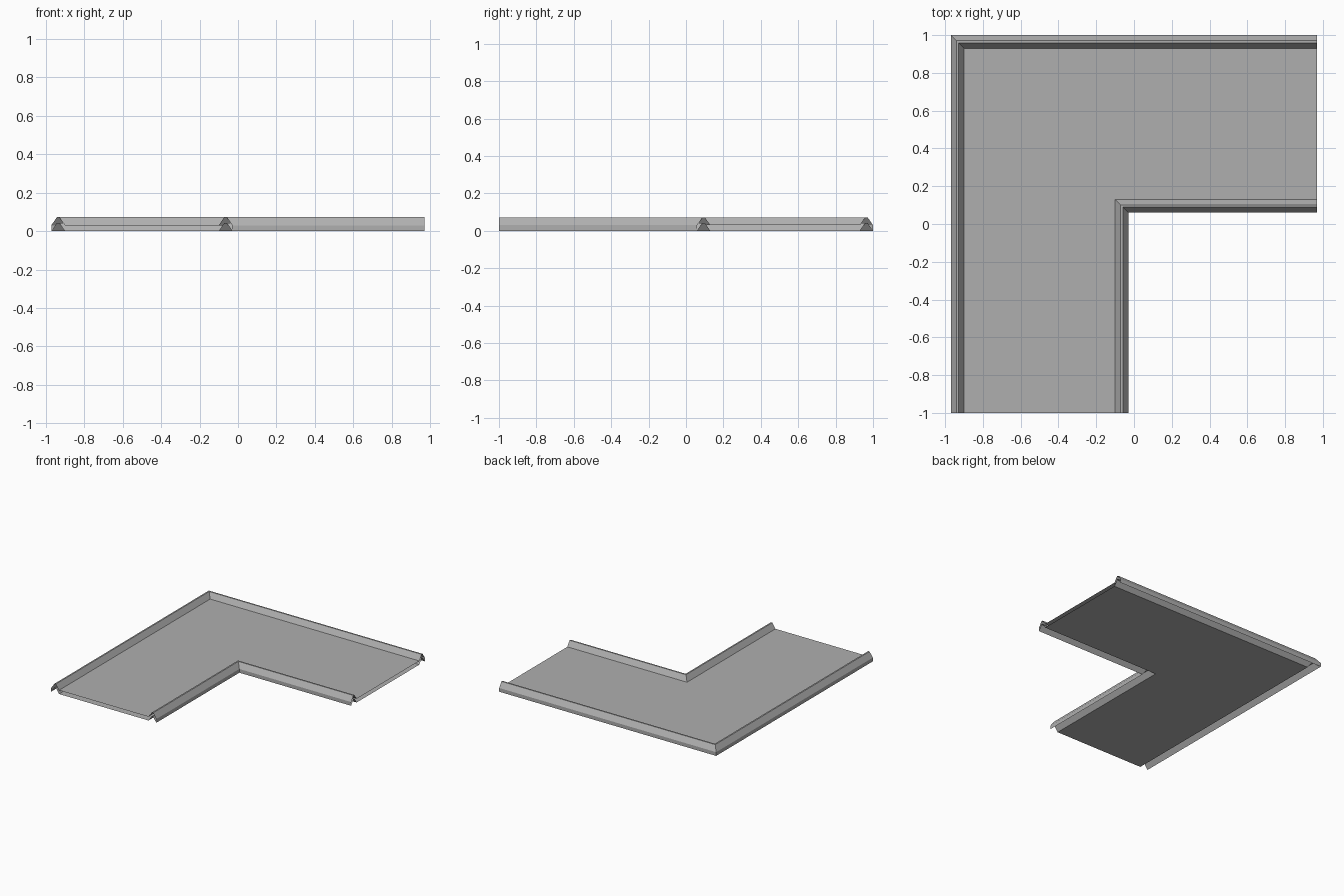
import bpy, bmesh

if "Cube" in bpy.data.objects:
    bpy.data.objects.remove(bpy.data.objects["Cube"])

W = 0.94          # width of each leg
T = 0.03          # vertical gap between upper and lower skins
RIB = 0.07        # rib width
RISE = 0.042      # rib height above the floor

# Cross-section: distance from the outer edge, height (one rib, then mirrored)
rib = [(0.0, 0.0), (0.029, RISE), (0.041, RISE), (RIB, 0.0)]
profile = rib + [(W - d, h) for d, h in reversed(rib)]

# Mitred L path: each profile point runs along both legs
bm = bmesh.new()


def layer(offset):
    rows = []
    for d, h in profile:
        x, y, z = -0.97 + d, 1.0 - d, h + offset
        rows.append([bm.verts.new(p) for p in ((x, -1.0, z), (x, y, z), (0.97, y, z))])
    return rows


top, bottom = layer(T), layer(0.0)

# Upper and lower skins, facing outwards; the two leg ends stay open
for i in range(len(profile) - 1):
    for j in range(2):
        bm.faces.new((top[i][j], top[i + 1][j], top[i + 1][j + 1], top[i][j + 1]))
        bm.faces.new((bottom[i][j], bottom[i][j + 1], bottom[i + 1][j + 1], bottom[i + 1][j]))

# Vertical outer and inner edges
for j in range(2):
    bm.faces.new((top[0][j], top[0][j + 1], bottom[0][j + 1], bottom[0][j]))
    bm.faces.new((top[-1][j + 1], top[-1][j], bottom[-1][j], bottom[-1][j + 1]))

mesh = bpy.data.meshes.new("ribbed_corner_panel")
bm.to_mesh(mesh)
bm.free()
panel = bpy.data.objects.new("ribbed_corner_panel", mesh)
bpy.context.collection.objects.link(panel)

# Mid-grey sheet metal
metal = bpy.data.materials.new("sheet_metal")
metal.diffuse_color = (0.43, 0.43, 0.43, 1.0)
metal.use_nodes = True
metal.node_tree.nodes["Principled BSDF"].inputs["Base Color"].default_value = metal.diffuse_color
mesh.materials.append(metal)
